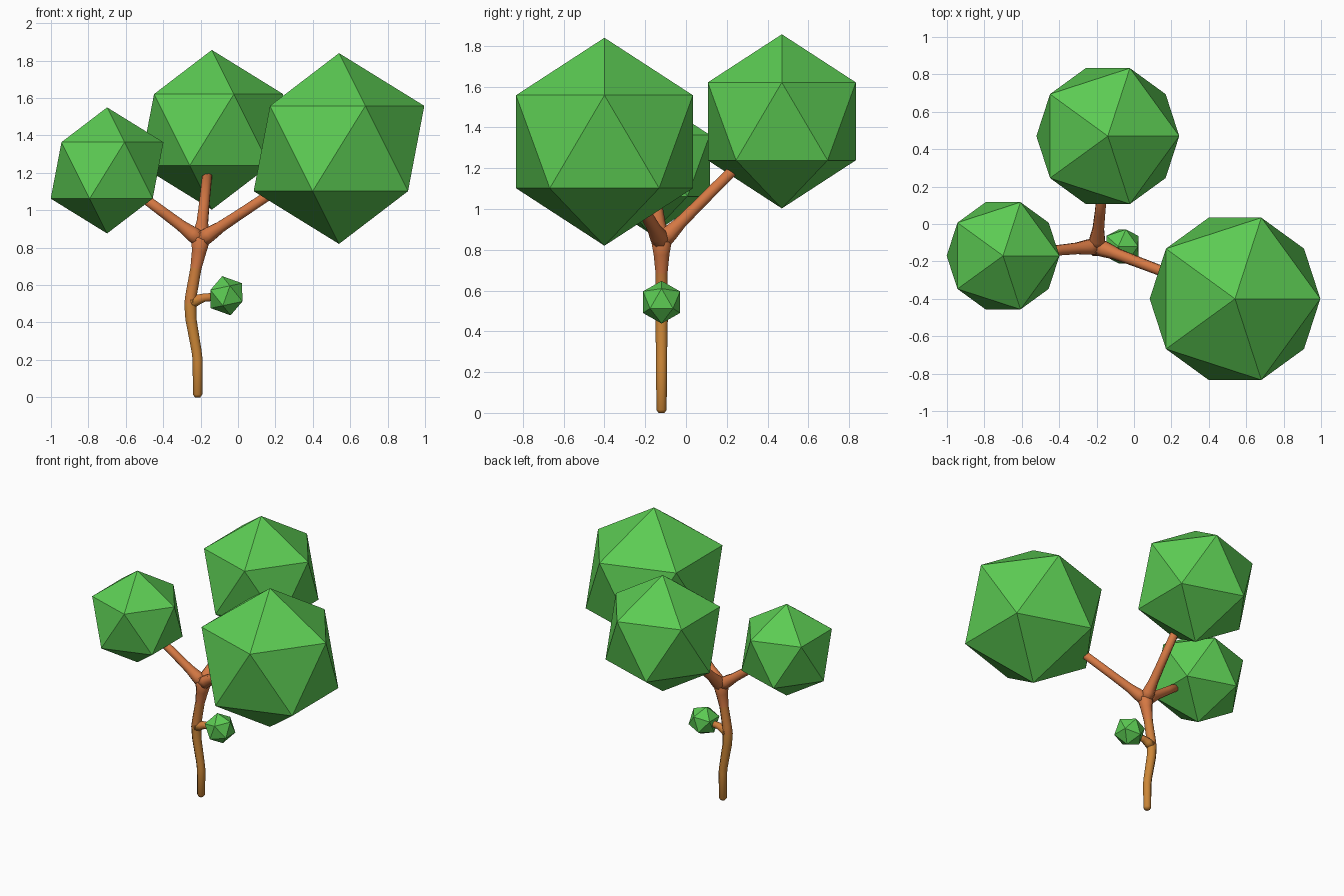
import bpy, bmesh, math
from mathutils import Vector, Matrix

if "Cube" in bpy.data.objects:
    bpy.data.objects.remove(bpy.data.objects["Cube"])


def material(name, rgb):
    m = bpy.data.materials.new(name)
    m.diffuse_color = (*rgb, 1)
    m.use_nodes = True
    m.node_tree.nodes["Principled BSDF"].inputs["Base Color"].default_value = m.diffuse_color
    return m


LEAF = material("leaf green", (0.107, 0.60, 0.087))
BARK = [material("ochre bark", (0.60, 0.24, 0.038)),
        material("amber bark", (0.63, 0.215, 0.046)),
        material("orange bark", (0.67, 0.19, 0.058))]


def foliage(name, centre, radius, tilt=0):
    bpy.ops.mesh.primitive_ico_sphere_add(subdivisions=1, radius=radius, location=centre,
                                          rotation=(0, math.radians(tilt), 0))
    ob = bpy.context.object
    ob.name = name
    ob.data.materials.append(LEAF)
    return ob


def tube(name, path, sides=8):
    """Round limb through (point, radius) pairs, coloured by height."""
    bm = bmesh.new()
    pts = [Vector(p) for p, r in path]
    rings = []
    for i, (p, r) in enumerate(path):
        d = (pts[min(i + 1, len(pts) - 1)] - pts[max(i - 1, 0)]).normalized()
        u = Vector((0, 1, 0)) if abs(d.y) < 0.7 else Vector((1, 0, 0))
        u = (u - d * u.dot(d)).normalized()
        v = d.cross(u)
        rings.append([bm.verts.new(pts[i] + r * (u * math.cos(a) + v * math.sin(a)))
                      for a in (2 * math.pi * (k + 0.5) / sides for k in range(sides))])
    for a, b in zip(rings, rings[1:]):
        for k in range(sides):
            n = (k + 1) % sides
            bm.faces.new((a[k], a[n], b[n], b[k]))
    bm.faces.new(rings[0][::-1])
    bm.faces.new(rings[-1])
    bmesh.ops.recalc_face_normals(bm, faces=bm.faces)
    for f in bm.faces:
        z = f.calc_center_median().z
        f.material_index = 0 if z < 0.52 else 1 if z < 0.68 else 2
        f.smooth = True
    me = bpy.data.meshes.new(name)
    bm.to_mesh(me)
    bm.free()
    for m in BARK:
        me.materials.append(m)
    ob = bpy.data.objects.new(name, me)
    bpy.context.collection.objects.link(ob)
    return ob


# Bent trunk with a rounded foot and a swollen fork
Y = -0.12
tube("trunk", [((-0.216, Y, 0.0), 0.016), ((-0.216, Y, 0.015), 0.027),
               ((-0.216, Y, 0.2), 0.029), ((-0.222, Y, 0.25), 0.029),
               ((-0.252, Y, 0.42), 0.032), ((-0.255, Y, 0.5), 0.035),
               ((-0.25, Y, 0.55), 0.033), ((-0.225, Y, 0.69), 0.032),
               ((-0.208, Y, 0.78), 0.042), ((-0.2, Y, 0.84), 0.054),
               ((-0.2, Y, 0.885), 0.035)])

# Leaf balls and the branches that run to them from the fork
fork = Vector((-0.2, Y, 0.84))
crowns = {"right": ((0.54, -0.40, 1.33), 0.51),
          "back": ((-0.14, 0.47, 1.43), 0.427),
          "left": ((-0.70, -0.17, 1.213), 0.337)}
for side, (c, r) in crowns.items():
    foliage(side + "_foliage", c, r)
    line = Vector(c) - fork
    d = line.normalized()
    tube(side + "_branch", [(fork, 0.048), (fork + d * 0.06, 0.043), (fork + d * 0.13, 0.033),
                            (fork + d * 0.25, 0.03), (fork + line * 0.72, 0.027)])

# Small side twig with its own tilted leaf ball
tube("twig", [((-0.25, Y, 0.505), 0.036), ((-0.215, Y, 0.522), 0.03),
              ((-0.18, Y, 0.533), 0.024), ((-0.08, Y, 0.54), 0.022)])
foliage("twig_foliage", (-0.062, Y, 0.543), 0.107, -12)
